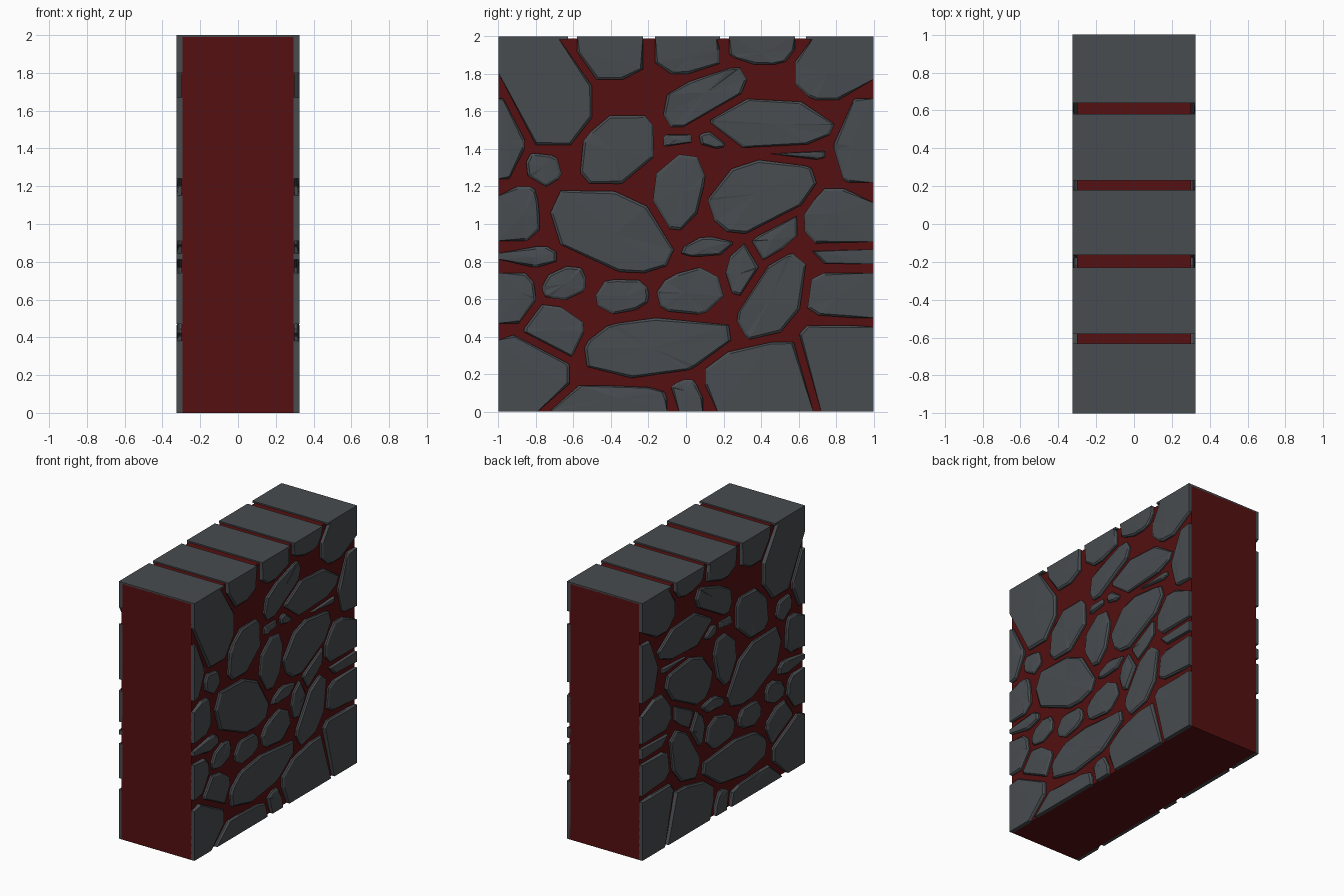
import bpy, bmesh, math, random
from mathutils import Vector, Matrix

if "Cube" in bpy.data.objects:
    bpy.data.objects.remove(bpy.data.objects["Cube"])

random.seed(4)


def material(name, rgb):
    m = bpy.data.materials.new(name)
    m.diffuse_color = (*rgb, 1)
    m.use_nodes = True
    m.node_tree.nodes["Principled BSDF"].inputs["Base Color"].default_value = m.diffuse_color
    return m


STONE = material("dark_stone", (0.065, 0.072, 0.08))
MORTAR = material("red_mortar", (0.09, 0.005, 0.005))


def finish(name, bm, mat):
    bmesh.ops.recalc_face_normals(bm, faces=bm.faces)
    me = bpy.data.meshes.new(name)
    bm.to_mesh(me)
    bm.free()
    me.materials.append(mat)
    ob = bpy.data.objects.new(name, me)
    bpy.context.collection.objects.link(ob)
    return ob


def box(name, lo, hi, mat):
    lo, hi = Vector(lo), Vector(hi)
    bm = bmesh.new()
    bmesh.ops.create_cube(bm, size=1, matrix=Matrix.Translation((lo + hi) / 2)
                          @ Matrix.Diagonal((*(hi - lo), 1)))
    return finish(name, bm, mat)


# Inner stones: centre y, centre z, half length, half width, tilt in degrees
INNER = [
    (-.76, 1.30, .10, .08, -30), (-.65, .68, .12, .08, 25), (-.71, .43, .16, .13, -35),
    (-.15, .35, .39, .15, 8), (.47, .60, .25, .14, 50), (.02, .63, .17, .12, 15),
    (-.34, .62, .14, .09, 10), (-.39, .97, .34, .19, -25), (.11, .88, .14, .05, 5),
    (.30, .76, .14, .08, 75), (.48, .93, .16, .07, 42), (.41, 1.16, .29, .18, 18),
    (-.04, 1.17, .20, .13, 83), (-.37, 1.40, .23, .16, 40), (-.05, 1.45, .08, .04, 5),
    (.14, 1.45, .07, .04, -15), (.46, 1.53, .33, .13, -3), (.58, 1.37, .16, .03, 0),
    (.10, 1.68, .24, .11, 30)]

# Stones cut off by the wall's rim: y from, y to, z from, z to
RIM = [
    (-1, -.50, 1.42, 2), (-1, -.86, 1.24, 1.67), (-1, -.78, .91, 1.20),
    (-1, -.69, .77, .88), (-1, -.80, .47, .74), (-1, -.62, 0, .41),
    (-.72, -.10, 0, .14), (-.08, .09, 0, .17), (.10, .78, 0, .37),
    (.55, 1, 0, .46), (.63, 1, .50, .74), (.65, 1, .78, .88),
    (.62, 1, .88, 1.19), (.79, 1, 1.22, 1.67), (.58, 1, 1.66, 2),
    (-.58, -.23, 1.77, 2), (-.165, .18, 1.80, 2), (.23, .58, 1.85, 2)]


def on_rim(p):
    return abs(p.x) > .995 or p.y < .005 or p.y > 1.995


def make_stone(cy, cz, a, b, tilt=0):
    """Chamfered block outline plus the ellipse that divides it from neighbours."""
    rot = Matrix.Rotation(math.radians(tilt), 2)
    c = Vector((cy, cz))
    pts = []
    for sx, sy, first in ((1, 1, 0), (-1, 1, 1), (-1, -1, 0), (1, -1, 1)):
        corner = c + rot @ Vector((sx * a, sy * b))
        if on_rim(corner):
            pts.append(corner)
            continue
        cut = [Vector((sx * a, sy * b * random.uniform(.15, .6))),
               Vector((sx * a * random.uniform(.35, .75), sy * b))]
        pts += [c + rot @ v for v in (cut[::-1] if first else cut)]
    metric = rot @ Matrix(((1 / a**2, 0), (0, 1 / b**2))) @ rot.transposed()
    return c, metric, pts


def clip(pts, p, n):
    """Keep the part of an outline on the near side of a line."""
    out = []
    for i, u in enumerate(pts):
        v = pts[(i + 1) % len(pts)]
        du, dv = (u - p).dot(n), (v - p).dot(n)
        if du <= 0:
            out.append(u)
        if du * dv < 0:
            out.append(u.lerp(v, du / (du - dv)))
    return out


stones = [make_stone(*s) for s in INNER]
stones += [make_stone((y0 + y1) / 2, (z0 + z1) / 2, (y1 - y0) / 2, (z1 - z0) / 2)
           for y0, y1, z0, z1 in RIM]

# Facing stones, separated by mortar joints and mirrored to the other face
bm = bmesh.new()
for i, (c, m, pts) in enumerate(stones):
    for j, (c2, m2, _) in enumerate(stones):
        if i == j:
            continue
        d = c2 - c
        u = d.normalized()
        r1, r2 = (1 / math.sqrt(u.dot(k @ u)) for k in (m, m2))
        if d.length > 1.5 * (r1 + r2):
            continue
        n = ((m @ u).normalized() + (m2 @ u).normalized()).normalized()
        pts = clip(pts, c + d * r1 / (r1 + r2) - n * .02, n)
    mid = sum(pts, Vector((0, 0))) / len(pts)
    rings = [[], [], []]
    for p in pts:
        top = p + (mid - p).normalized() * .014
        depth = random.uniform(.318, .325)
        if on_rim(p):
            top, depth = p, .325
        for ring, q, x in zip(rings, (p, p, top), (.295, .312, depth)):
            ring.append(bm.verts.new((x, q.x, q.y)))
    peak = bm.verts.new((.325, mid.x, mid.y))
    count = len(pts)
    for k in range(count):
        l = (k + 1) % count
        for lo, hi in zip(rings, rings[1:]):
            bm.faces.new((lo[k], lo[l], hi[l], hi[k]))
        bm.faces.new((rings[2][k], rings[2][l], peak))
    bm.faces.new(rings[0][::-1])
facing = finish("facing_stones", bm, STONE)
mirror = facing.modifiers.new("other_face", 'MIRROR')
mirror.use_axis = (True, False, False)

# Mortar core
box("mortar_core", (-.3, -1, 0), (.3, 1, 1.99), MORTAR)

# Coping slabs along the top
for k, (y0, y1) in enumerate([(-1, -.63), (-.58, -.23), (-.165, .18), (.23, .58), (.64, 1)]):
    box(f"coping_slab_{k + 1}", (-.325, y0, 1.985), (.325, y1, 2), STONE)
